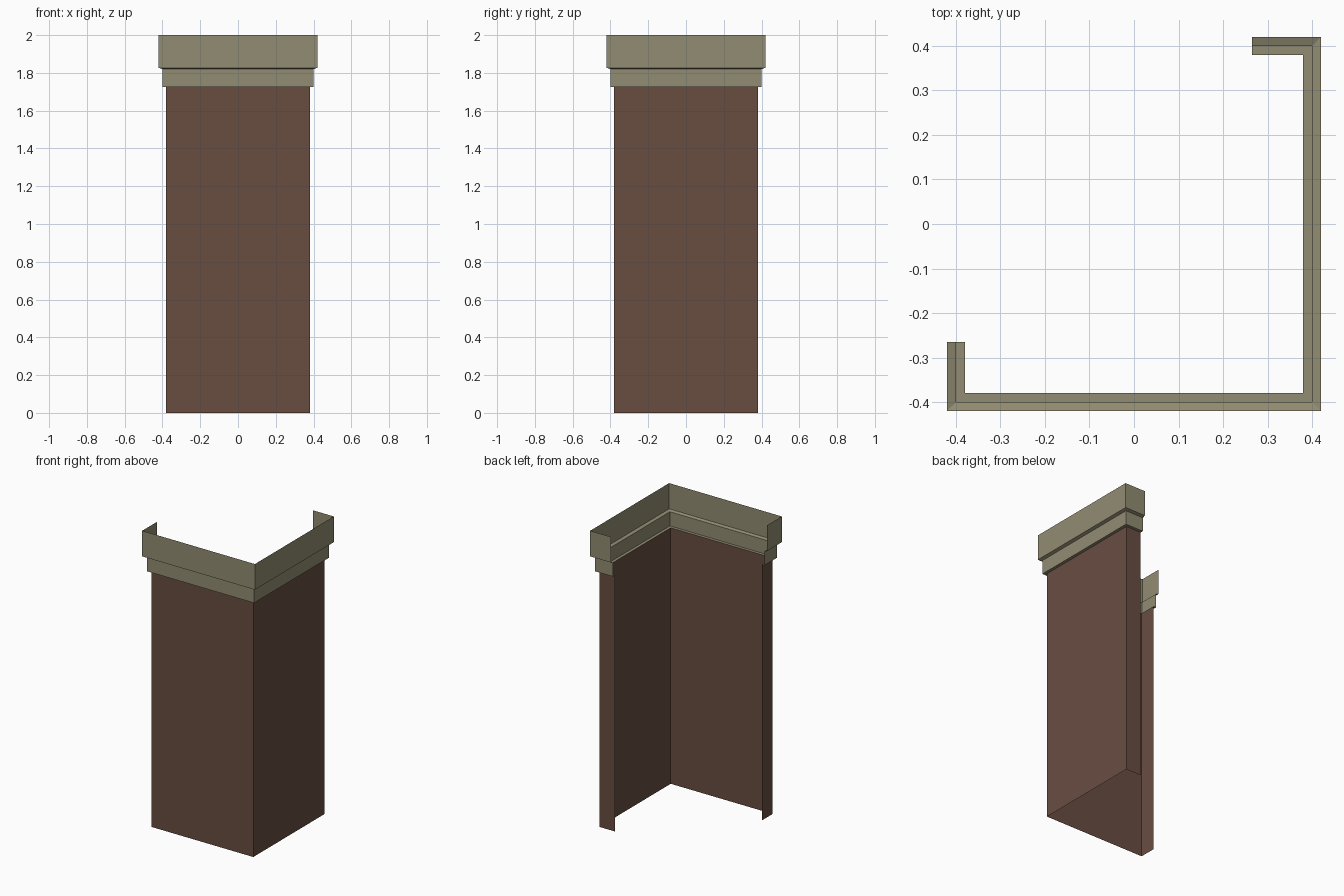
import bpy

if "Cube" in bpy.data.objects:
    bpy.data.objects.remove(bpy.data.objects["Cube"])


def material(name, rgb):
    m = bpy.data.materials.new(name)
    m.diffuse_color = (*rgb, 1)
    m.use_nodes = True
    m.node_tree.nodes["Principled BSDF"].inputs["Base Color"].default_value = m.diffuse_color
    return m


brown = material("brown wall", (0.138, 0.074, 0.053))
stone = material("khaki trim", (0.287, 0.262, 0.168))

END = 0.265  # where the two short return flaps stop


def plan(d):
    """Open wall line in plan, at distance d from the centre."""
    return [(-d, -END), (-d, -d), (d, -d), (d, d), (END, d)]


def sweep(name, profile, mat):
    """Thin sheet: profile of (distance, height) points carried along the plan line."""
    verts = [(x, y, z) for d, z in profile for x, y in plan(d)]
    n = len(plan(1))
    faces = [(r * n + i, r * n + i + 1, (r + 1) * n + i + 1, (r + 1) * n + i)
             for r in range(len(profile) - 1) for i in range(n - 1)]
    me = bpy.data.meshes.new(name)
    me.from_pydata(verts, [], faces)
    me.materials.append(mat)
    ob = bpy.data.objects.new(name, me)
    bpy.context.collection.objects.link(ob)
    return ob


# Wall sheet, then two stepped trim bands with their ledges
sweep("wall", [(0.38, 0), (0.38, 1.725)], brown)
sweep("lower_trim", [(0.38, 1.725), (0.40, 1.725), (0.40, 1.82)], stone)
sweep("upper_trim", [(0.40, 1.82), (0.42, 1.827), (0.42, 2.0)], stone)
